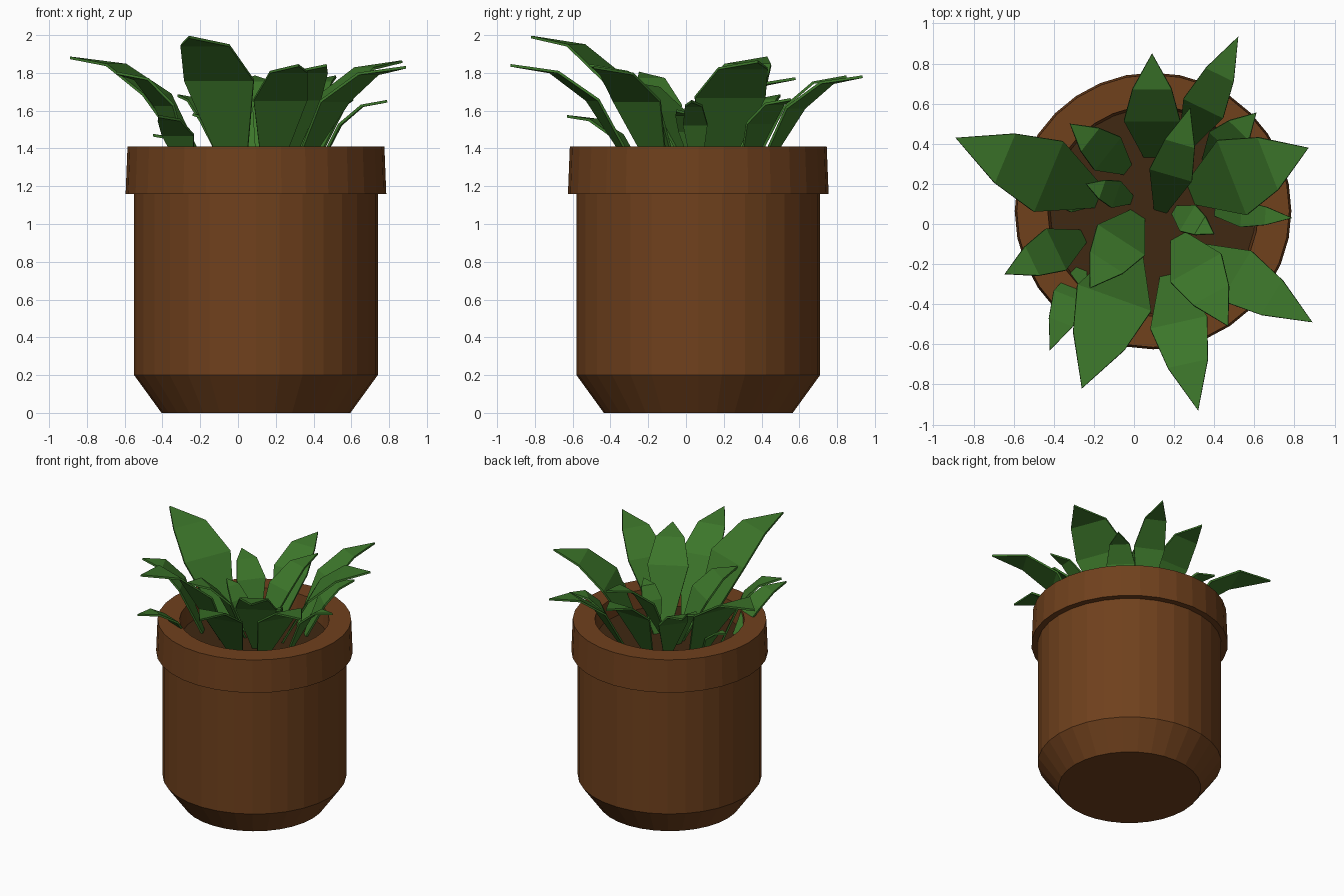
import bpy, bmesh, math
from mathutils import Vector

if "Cube" in bpy.data.objects:
    bpy.data.objects.remove(bpy.data.objects["Cube"])

CX, CY, SIDES = 0.095, 0.065, 32
SOIL_Z = 1.27


def material(name, rgb):
    m = bpy.data.materials.new(name)
    m.diffuse_color = (*rgb, 1)
    m.use_nodes = True
    m.node_tree.nodes["Principled BSDF"].inputs["Base Color"].default_value = m.diffuse_color
    return m


def make_object(name, bm, mat):
    bmesh.ops.recalc_face_normals(bm, faces=bm.faces)
    me = bpy.data.meshes.new(name)
    bm.to_mesh(me)
    bm.free()
    ob = bpy.data.objects.new(name, me)
    me.materials.append(mat)
    bpy.context.collection.objects.link(ob)
    return ob


def lathe(name, profile, mat):
    """Revolve (radius, z) points around the pot axis and cap both ends."""
    bm = bmesh.new()
    rings = []
    for r, z in profile:
        rings.append([bm.verts.new((CX + r * math.cos(2 * math.pi * i / SIDES),
                                    CY + r * math.sin(2 * math.pi * i / SIDES), z))
                      for i in range(SIDES)])
    for a, b in zip(rings, rings[1:]):
        for i in range(SIDES):
            j = (i + 1) % SIDES
            bm.faces.new((a[i], a[j], b[j], b[i]))
    bm.faces.new(rings[0])
    bm.faces.new(rings[-1])
    return make_object(name, bm, mat)


clay = material("clay", (0.16, 0.052, 0.012))
earth = material("earth", (0.05, 0.021, 0.006))
green = material("leaf_green", (0.045, 0.18, 0.023))

# Pot with chamfered foot and overhanging rim
lathe("pot", [(0.50, 0), (0.645, 0.20), (0.645, 1.16), (0.69, 1.16), (0.68, 1.41),
              (0.525, 1.41), (0.51, SOIL_Z - 0.04)], clay)

# Soil disc inside the rim
lathe("soil", [(0.505, SOIL_Z - 0.03), (0.513, SOIL_Z)], earth)

# Leaves: base x, base y, tip x, tip y, tip z, greatest width
LEAVES = [
    (-0.17, 0.13, -0.89, 0.43, 1.88, 0.38),
    (0.25, 0.38, 0.52, 0.935, 1.78, 0.22),
    (0.09, 0.33, 0.09, 0.85, 1.78, 0.28),
    (0.36, 0.30, 0.61, 0.555, 1.66, 0.20),
    (0.28, 0.15, 0.87, 0.38, 1.86, 0.40),
    (0.30, -0.13, 0.89, -0.49, 1.83, 0.29),
    (0.13, 0.06, 0.28, 0.58, 1.77, 0.22),
    (0.40, 0.06, 0.79, 0.03, 1.65, 0.13),
    (0.20, 0.07, 0.40, -0.05, 1.60, 0.15),
    (0.22, -0.06, 0.47, -0.51, 1.84, 0.29),
    (0.17, -0.25, 0.32, -0.93, 1.84, 0.29),
    (-0.01, -0.12, -0.26, -0.82, 1.99, 0.39),
    (-0.26, -0.22, -0.42, -0.63, 1.57, 0.18),
    (-0.25, -0.06, -0.645, -0.25, 1.80, 0.23),
    (0.02, 0.05, -0.22, -0.32, 1.75, 0.28),
    (-0.01, 0.12, -0.24, 0.20, 1.58, 0.14),
    (-0.03, 0.27, -0.32, 0.50, 1.68, 0.21),
    (-0.22, 0.10, -0.45, 0.15, 1.47, 0.12),
]
# Shared bend: fraction outward, fraction up, fraction of width
BEND = [(0, 0, 0.27), (0.36, 0.69, 1.0), (0.66, 0.94, 0.70)]

bm = bmesh.new()
for bx, by, tx, ty, tz, w in LEAVES:
    base = Vector((bx, by, SOIL_Z - 0.02))
    out = Vector((tx - bx, ty - by, 0))
    side = Vector((-out.y, out.x, 0)).normalized() * w / 2
    rows = []
    for h, v, k in BEND:
        p = base + out * h + Vector((0, 0, (tz - base.z) * v))
        rows.append((bm.verts.new(p - side * k), bm.verts.new(p + side * k)))
    for a, b in zip(rows, rows[1:]):
        bm.faces.new((a[0], b[0], b[1], a[1]))
    bm.faces.new((rows[-1][0], bm.verts.new((tx, ty, tz)), rows[-1][1]))
leaves = make_object("leaves", bm, green)
thick = leaves.modifiers.new("thickness", 'SOLIDIFY')
thick.thickness = 0.014
thick.offset = 0
